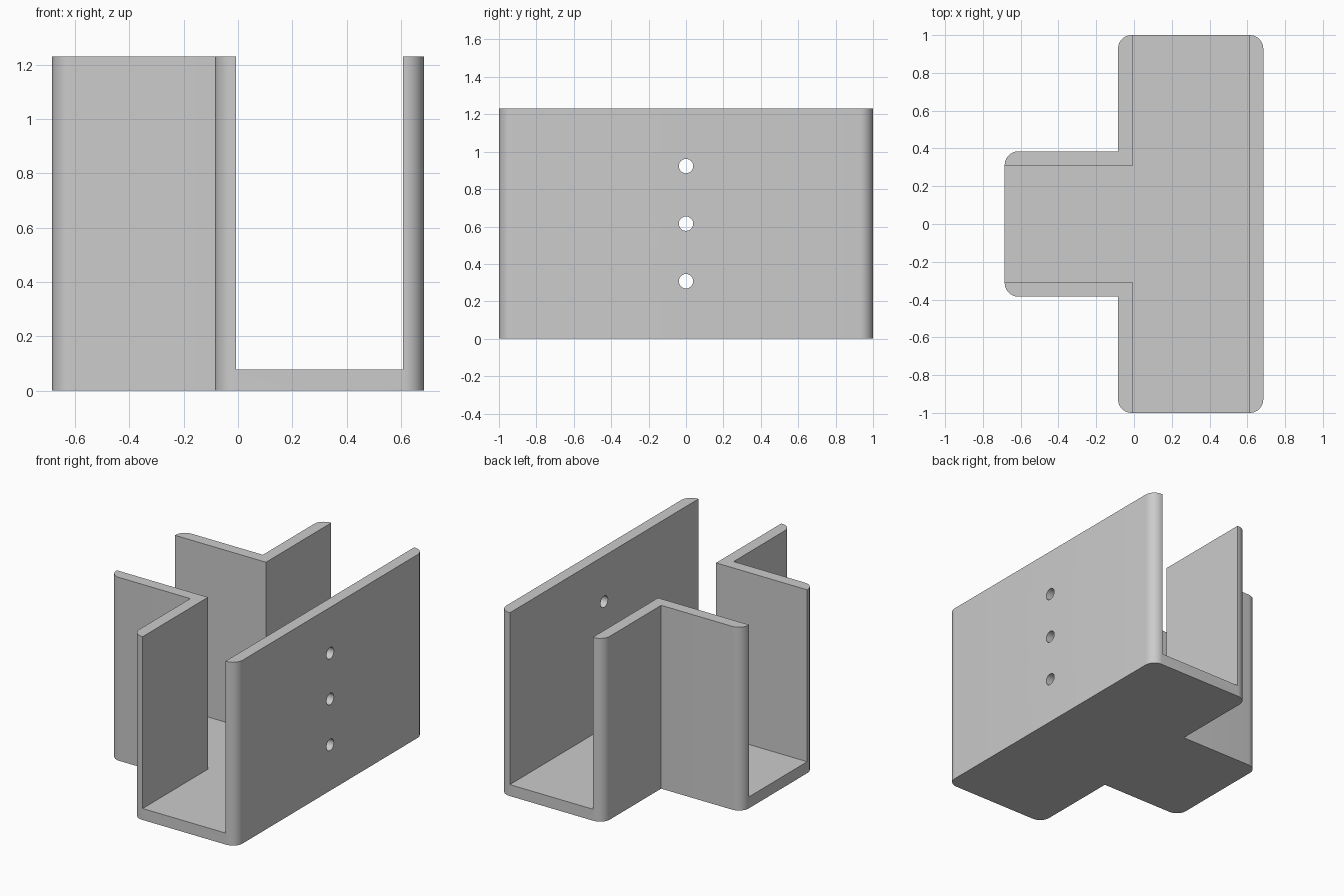
import bpy, bmesh, math
from mathutils import Matrix

if "Cube" in bpy.data.objects:
    bpy.data.objects.remove(bpy.data.objects["Cube"])

U = 1 / 13                    # wall thickness, the module of the part
H = 16 * U                    # overall height
RIGHT = 8.9 * U               # outer face of the long wall
NECK = RIGHT - 10 * U         # outer face of the two short walls
ARC = 0.072                   # outer corner radius

grey = bpy.data.materials.new("light grey")
grey.diffuse_color = (0.6, 0.6, 0.6, 1)
grey.use_nodes = True
grey.node_tree.nodes["Principled BSDF"].inputs["Base Color"].default_value = grey.diffuse_color


def rounded(points, radius, steps=10):
    """Round the convex, axis-aligned corners of a counter-clockwise outline."""
    out = []
    for i, (x, y) in enumerate(points):
        px, py = points[i - 1]
        nx, ny = points[(i + 1) % len(points)]
        a = math.atan2(y - py, x - px)
        turn = (x - px) * (ny - y) - (y - py) * (nx - x)
        if turn <= 0 or radius == 0:
            out.append((x, y))
            continue
        cx = x + radius * (-math.cos(a) - math.sin(a))
        cy = y + radius * (-math.sin(a) + math.cos(a))
        for k in range(steps + 1):
            t = a - math.pi / 2 + math.pi / 2 * k / steps
            out.append((cx + radius * math.cos(t), cy + radius * math.sin(t)))
    return out


def tee(left, neck, right, stem, bar):
    """T outline: a stem pointing to -x and a bar running along y."""
    return [(left, -stem), (neck, -stem), (neck, -bar), (right, -bar),
            (right, bar), (neck, bar), (neck, stem), (left, stem)]


def add_object(name, bm):
    bmesh.ops.recalc_face_normals(bm, faces=bm.faces)
    mesh = bpy.data.meshes.new(name)
    bm.to_mesh(mesh)
    bm.free()
    mesh.materials.append(grey)
    obj = bpy.data.objects.new(name, mesh)
    bpy.context.collection.objects.link(obj)
    return obj


def prism(name, outline, z0, z1):
    bm = bmesh.new()
    face = bm.faces.new([bm.verts.new((x, y, z0)) for x, y in outline])
    top = bmesh.ops.extrude_face_region(bm, geom=[face])["geom"]
    verts = [g for g in top if isinstance(g, bmesh.types.BMVert)]
    bmesh.ops.translate(bm, verts=verts, vec=(0, 0, z1 - z0))
    return add_object(name, bm)


# T-shaped block with rounded outer corners
bracket = prism("tee_bracket", rounded(tee(-RIGHT, NECK, RIGHT, 5 * U, 1), ARC), 0, H)

# channel cutter, leaving the floor and walls and opening all three ends
channel = prism("channel_cutter", tee(-2, NECK + U, RIGHT - U, 4 * U, 2), U, 2)

# three screw holes through the long wall
bm = bmesh.new()
for i in (1, 2, 3):
    bmesh.ops.create_cone(
        bm, cap_ends=True, segments=32, radius1=U / 2, radius2=U / 2, depth=4 * U,
        matrix=Matrix.Translation((RIGHT, 0, 4 * U * i)) @ Matrix.Rotation(math.pi / 2, 4, 'Y'))
holes = add_object("hole_cutter", bm)

for cutter in (channel, holes):
    cutter.hide_render = True
    mod = bracket.modifiers.new(cutter.name, 'BOOLEAN')
    mod.operation = 'DIFFERENCE'
    mod.solver = 'EXACT'
    mod.object = cutter

# apply the cuts, drop the cutters, smooth the rounded corners
bpy.context.view_layer.objects.active = bracket
bracket.select_set(True)
for mod in list(bracket.modifiers):
    bpy.ops.object.modifier_apply(modifier=mod.name)
for cutter in (channel, holes):
    bpy.data.objects.remove(cutter)
bpy.ops.object.shade_smooth_by_angle(angle=math.radians(30))
